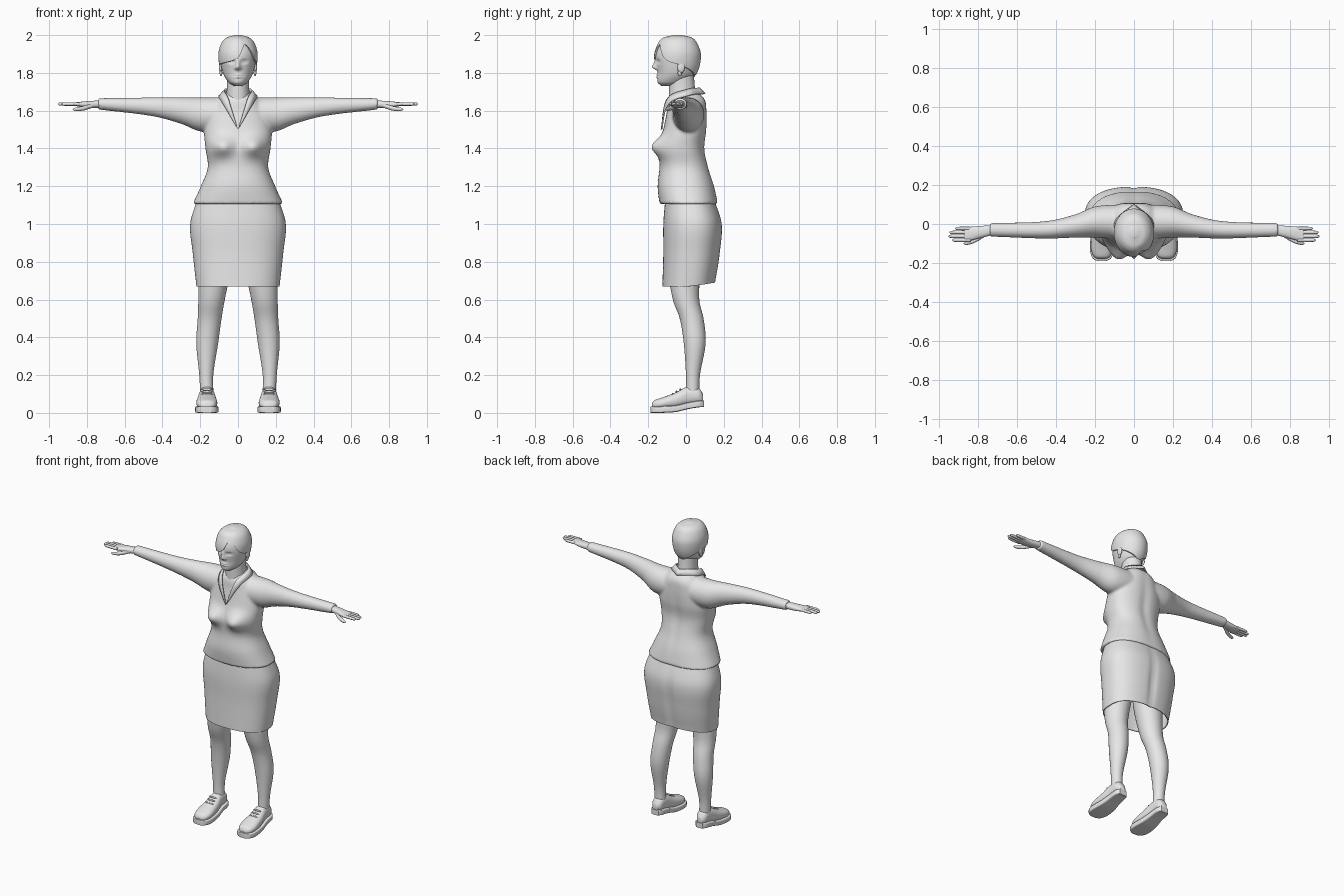
import bpy, bmesh, math
from mathutils import Matrix, Vector

cube = bpy.data.objects.get("Cube")
if cube:
    bpy.data.objects.remove(cube)

grey = bpy.data.materials.new("light grey")
grey.use_nodes = True
grey.diffuse_color = (.8, .8, .8, 1)
grey.node_tree.nodes["Principled BSDF"].inputs["Base Color"].default_value = grey.diffuse_color


# Helpers
def spline(keys, t):
    """Smooth interpolation of key rows that each begin with their position."""
    last = len(keys) - 1
    i = 0
    while i < last - 1 and t > keys[i + 1][0]:
        i += 1

    def slope(j, column):
        before, after = keys[max(j - 1, 0)], keys[min(j + 1, last)]
        return (after[column] - before[column]) / (after[0] - before[0])

    start, end = keys[i], keys[i + 1]
    span = end[0] - start[0]
    s = (t - start[0]) / span
    r = 1 - s
    values = []
    for column in range(1, len(start)):
        ease = s * s * (3 - 2 * s)
        bend = s * r * (r * slope(i, column) - s * slope(i + 1, column))
        values.append(start[column] * (1 - ease) + end[column] * ease + bend * span)
    return values


def gauss(a, b=0):
    return math.exp(-a * a - b * b)


def rounded(value, power):
    return math.copysign(abs(value) ** (2 / power), value)


def skin(bm, rings, caps=(True, True)):
    """Join closed rings of points with faces."""
    rows = [[bm.verts.new(p) for p in ring] for ring in rings]
    count = len(rows[0])
    for low, high in zip(rows, rows[1:]):
        for j in range(count):
            k = (j + 1) % count
            bm.faces.new((low[j], low[k], high[k], high[j]))
    for row, cap in zip((rows[0], rows[-1]), caps):
        if cap:
            bm.faces.new(row)


def strip(bm, rows):
    """Join open rows of points with faces."""
    rows = [[bm.verts.new(p) for p in row] for row in rows]
    for low, high in zip(rows, rows[1:]):
        for j in range(len(low) - 1):
            bm.faces.new((low[j], low[j + 1], high[j + 1], high[j]))


def loft(bm, axis, keys, steps=24, count=32, power=2, tweak=None, side=1, caps=(True, True)):
    """Rings along an axis; key rows hold position, two centres, one or two radii."""
    rings = []
    first, length = keys[0][0], keys[-1][0] - keys[0][0]
    for i in range(steps + 1):
        t = first + length * (1 - math.cos(math.pi * i / steps)) / 2
        values = spline(keys, t)
        ring = []
        for j in range(count):
            angle = math.tau * j / count
            point = [values[0] + values[2] * rounded(math.cos(angle), power),
                     values[1] + values[-1] * rounded(math.sin(angle), power)]
            point.insert("xyz".index(axis), t)
            point = Vector(point)
            if tweak:
                tweak(point, math.sin(angle))
            point.x *= side
            ring.append(point)
        rings.append(ring)
    skin(bm, rings, caps)


def blob(bm, centre, radii):
    matrix = Matrix.Translation(centre) @ Matrix.Diagonal((*radii, 1))
    bmesh.ops.create_uvsphere(bm, u_segments=20, v_segments=12, radius=1, matrix=matrix)


def spans(rows, middle=0):
    """Turn position, half width, low, high into loft keys."""
    return [(t, middle, (low + high) / 2, width, (high - low) / 2) for t, width, low, high in rows]


def finish(name, bm, mirror=False, angle=50):
    bmesh.ops.recalc_face_normals(bm, faces=bm.faces)
    mesh = bpy.data.meshes.new(name)
    bm.to_mesh(mesh)
    bm.free()
    mesh.materials.append(grey)
    mesh.shade_smooth()
    mesh.set_sharp_from_angle(angle=math.radians(angle))
    part = bpy.data.objects.new(name, mesh)
    bpy.context.collection.objects.link(part)
    if mirror:
        part.modifiers.new("mirror", 'MIRROR')
    return part


# Head, with face features as soft bumps: x, z, width, height, depth
HEAD = spans([(1.73, .02, -.13, -.05), (1.75, .05, -.15, 0), (1.8, .08, -.15, .05),
              (1.89, .095, -.16, .07), (1.95, .08, -.14, .05), (1.98, .05, -.11, .02),
              (1.99, .01, -.06, -.03)])
NOSE, BRIDGE = (0, 1.83, .013, .013, .022), (0, 1.85, .01, .02, .012)
UPPER_LIP, LOWER_LIP = (0, 1.79, .02, .005, .007), (0, 1.777, .02, .005, .007)
SOCKET, EYE, NOSTRIL = (.034, 1.86, .016, .01, -.012), (.034, 1.86, .01, .005, .006), (.013, 1.824, .006, .006, .007)


def face(point, facing):
    if facing < 0:
        across = abs(point.x)
        point.y -= sum(depth * gauss((across - x) / width, (point.z - z) / height)
                       for x, z, width, height, depth
                       in (NOSE, BRIDGE, UPPER_LIP, LOWER_LIP, SOCKET, EYE, NOSTRIL))


bm = bmesh.new()
loft(bm, 'z', HEAD, steps=90, count=120, tweak=face)
finish("head", bm, angle=70)

# Hair cap with a side-swept fringe: hairline height by degrees from the front
HAIRLINE = [(-180, 1.77), (-100, 1.84), (-60, 1.85), (0, 1.88), (25, 1.95), (60, 1.87), (100, 1.84), (180, 1.77)]
crown = HEAD[-1][0]
rings = []
for row in range(34):
    drop = min(row / 32, 1)
    gap = .009 if row < 33 else -.004
    ring = []
    for turn in range(-180, 180, 3):
        edge = spline(HAIRLINE, turn)[0]
        z = crown - (crown - edge) * drop ** 1.7
        middle, depth, width, length = spline(HEAD, z)
        angle = math.radians(turn - 90)
        ring.append(((width + gap) * math.cos(angle), depth + (length + gap) * math.sin(angle),
                     z + .01 * (1 - drop)))
    rings.append(ring)
bm = bmesh.new()
skin(bm, rings, caps=(True, False))
finish("hair", bm)

# Ears
bm = bmesh.new()
blob(bm, (.092, -.026, 1.83), (.009, .02, .03))
blob(bm, (.09, -.033, 1.8), (.007, .011, .016))
finish("ear", bm, mirror=True)

# Neck
bm = bmesh.new()
loft(bm, 'z', spans([(1.55, .08, -.09, .08), (1.7, .06, -.09, .05), (1.81, .06, -.09, .04)]))
finish("neck", bm)


# Jacket: torso and sleeves fused into one smooth surface
def bust(point, facing):
    if facing < 0:
        point.y -= .055 * gauss((abs(point.x) - .085) / .06, (point.z - 1.41) / .05)
    else:
        point.y -= .008 * gauss(point.x / .03, (point.z - 1.4) / .2)


TORSO = spans([(1.105, .24, -.14, .17), (1.2, .197, -.15, .15), (1.3, .16, -.14, .12), (1.4, .172, -.14, .1),
               (1.5, .178, -.12, .11), (1.6, .15, -.1, .11), (1.66, .11, -.09, .1), (1.7, .06, -.06, .06)])
SLEEVE = [(.06, .01, 1.58, .09), (.2, .01, 1.58, .08, .09), (.3, -.01, 1.6, .06, .07),
          (.45, -.03, 1.62, .045, .05), (.74, -.03, 1.636, .035, .03)]
SLEEVE[0] += SLEEVE[0][-1:]
bm = bmesh.new()
loft(bm, 'z', TORSO, steps=60, count=80, power=2.3, tweak=bust)
for side in (1, -1):
    loft(bm, 'x', SLEEVE, steps=40, count=40, side=side)
jacket = finish("jacket", bm)
fuse = jacket.modifiers.new("fuse", 'REMESH')
fuse.mode = 'VOXEL'
fuse.voxel_size = .008
fuse.use_smooth_shade = True
jacket.modifiers.new("soften", 'SMOOTH').iterations = 5

# Collar: ribbon from the neckline point up and round the neck
NECKLINE = [(0, 0, -.13, 1.5), (1, .05, -.1, 1.66), (2, .07, 0, 1.71), (3, 0, .07, 1.72)]
rows = []
for i in range(25):
    t = i / 24
    inner = Vector(spline(NECKLINE, 3 * t))
    flare = Vector((math.sin(math.pi * t), t * t, -min(1, 3 * t)))
    rows.append((inner, inner + .03 * flare))
bm = bmesh.new()
strip(bm, rows)
collar = finish("collar", bm, mirror=True)
thickness = collar.modifiers.new("thickness", 'SOLIDIFY')
thickness.thickness = .008
thickness.offset = 0

# Front placket laid on the jacket
bm = bmesh.new()
strip(bm, [[(x, -.3, 1.12 + .02 * i) for x in (0, .007, .014)] for i in range(20)])
lay = finish("front_placket", bm).modifiers.new("lay", 'SHRINKWRAP')
lay.target = jacket
lay.wrap_method = 'PROJECT'
lay.use_project_y = True
lay.offset = .002


# Skirt with back seam and open hem
def seam(point, facing):
    if facing > 0:
        point.y -= .014 * gauss(point.x / .02, (point.z - .85) / .2)
        point.z += .02 * facing * gauss((point.z - .67) / .08)


bm = bmesh.new()
loft(bm, 'z', spans([(.67, .22, -.125, .155), (.85, .24, -.12, .18), (1, .253, -.12, .19), (1.13, .216, -.11, .15)]),
     steps=40, count=96, power=2.4, tweak=seam, caps=(False, True))
finish("skirt", bm).modifiers.new("thickness", 'SOLIDIFY').thickness = .006

# Legs
bm = bmesh.new()
loft(bm, 'z', [(.1, .165, .035, .035), (.2, .168, .037, .037), (.37, .163, .046, .058), (.5, .15, .03, .063),
               (.6, .14, 0, .07), (.8, .12, -.01, .09), (1, .11, 0, .1)], steps=44)
finish("leg", bm, mirror=True)

# Shoes: upper, a sole that follows it, and laces
foot = .165
UPPER = [(-.18, .02, .02, .05), (-.17, .04, .02, .065), (-.13, .055, .02, .08), (-.05, .05, .025, .11),
         (.01, .04, .04, .14), (.07, .035, .05, .13), (.09, .02, .05, .1)]
SOLE = [(y * 1.05, width + .006, low - .02, low + .015) for y, width, low, high in UPPER]
bm = bmesh.new()
loft(bm, 'y', spans(UPPER, foot), power=2.3)
finish("shoe_upper", bm, mirror=True)
bm = bmesh.new()
loft(bm, 'y', spans(SOLE, foot), count=40, power=7)
finish("shoe_sole", bm, mirror=True, angle=35)
bm = bmesh.new()
for i in range(3):
    blob(bm, (foot, -.07 + .02 * i, .1 + .012 * i), (.03, .005, .006))
finish("shoe_laces", bm, mirror=True)

# Hands: palm, four fingers and thumb
height = 1.635
bm = bmesh.new()
loft(bm, 'x', [(.72, -.03, height, .025, .02), (.8, -.043, height - .003, .032, .018),
               (.87, -.055, height, .038, .008)], power=2.3)
for i in range(4):
    y = -.023 - .02 * i
    tip = .955 - .012 * (i - 1.7) ** 2
    loft(bm, 'x', [(.84, y, height, .009), (tip - .01, y, height, .008), (tip, y, height, .002)], count=12)
loft(bm, 'x', [(.76, -.05, 1.63, .012), (.82, -.085, 1.612, .012), (.865, -.1, 1.607, .008),
               (.875, -.1, 1.607, .002)], count=14)
finish("hand", bm, mirror=True, angle=60)
